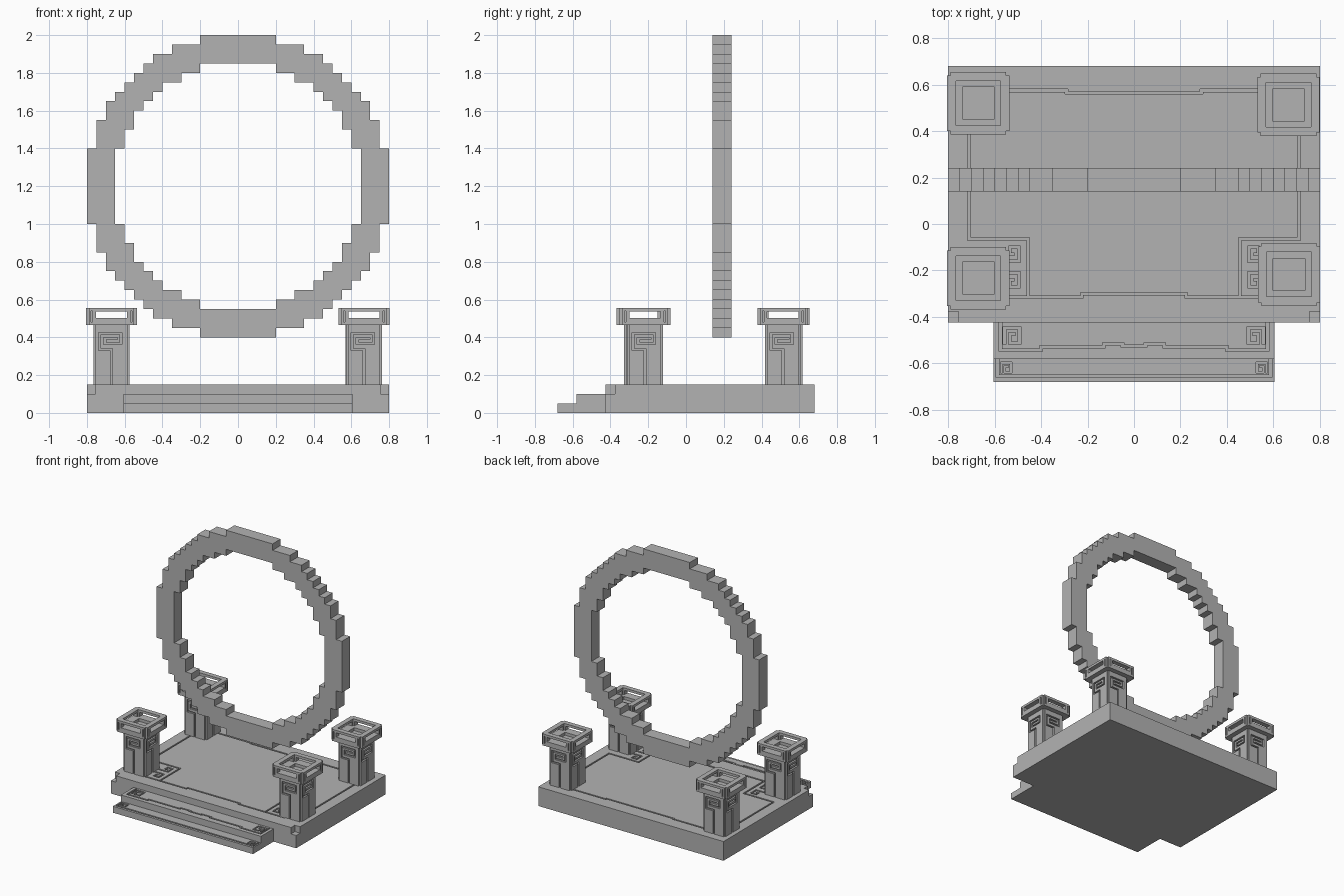
import bpy
import bmesh
from math import pi
from mathutils import Matrix, Vector

if "Cube" in bpy.data.objects:
    bpy.data.objects.remove(bpy.data.objects["Cube"])

stone = bpy.data.materials.new("grey stone")
stone.use_nodes = True
GREY = (0.45, 0.45, 0.45, 1)
stone.diffuse_color = GREY
stone.node_tree.nodes["Principled BSDF"].inputs["Base Color"].default_value = GREY


def box(bm, lo, hi, turn=0):
    """Add a box between two corners, turned about z."""
    lo, hi = Vector(lo), Vector(hi)
    size = Vector([abs(c) for c in hi - lo])
    m = Matrix.Rotation(turn, 4, 'Z') @ Matrix.Translation((lo + hi) / 2) @ Matrix.Diagonal((*size, 1))
    bmesh.ops.create_cube(bm, size=1, matrix=m)


def finish(bm, name):
    bmesh.ops.recalc_face_normals(bm, faces=bm.faces)
    mesh = bpy.data.meshes.new(name)
    bm.to_mesh(mesh)
    bm.free()
    mesh.materials.append(stone)
    obj = bpy.data.objects.new(name, mesh)
    bpy.context.scene.collection.objects.link(obj)
    return obj


def carve(obj, bm):
    """Subtract the cutter geometry and keep only the result."""
    cutter = finish(bm, "cutter")
    cutter.hide_render = True
    mod = obj.modifiers.new("carve", 'BOOLEAN')
    mod.operation, mod.solver, mod.object = 'DIFFERENCE', 'EXACT', cutter
    mod.use_self = True
    graph = bpy.context.evaluated_depsgraph_get()
    mesh = bpy.data.meshes.new_from_object(obj.evaluated_get(graph))
    obj.modifiers.clear()
    obj.data = mesh
    bpy.data.objects.remove(cutter)


def segments(path, w):
    """Rectangles that follow an axis-aligned path."""
    for (a, b), (c, d) in zip(path, path[1:]):
        yield min(a, c) - w, min(b, d) - w, max(a, c) + w, max(b, d) + w


def floor_groove(bm, path, top, mirror=True, w=0.006, depth=0.012):
    for side in ((1, -1) if mirror else (1,)):
        for a, b, c, d in segments(path, w):
            box(bm, (side * a, b, top - depth), (side * c, d, top + 0.02))


def spiral(x, y, r, hand=1):
    """Square curl, wound inwards."""
    steps = [(-1, -1), (-1, 1), (1, 1), (1, -1), (-.3, -1), (-.3, .2), (.3, .2)]
    return [(x + hand * r * u, y + r * v) for u, v in steps]


# Stepped ring
def stair_loop(rise):
    quarter = [(0.2, rise[0][1])]
    for (x0, z0), (x1, z1) in zip(rise, rise[1:]):
        quarter += [(x0, z1), (x1, z1)]
    left = [(-x, z) for x, z in reversed(quarter)]
    upper = left + quarter
    return upper + [(-x, -z) for x, z in upper]


def prism(rise, y0, y1):
    bm = bmesh.new()
    loop = stair_loop(rise)
    face = bm.faces.new([bm.verts.new((x, y0, z + 1.2)) for x, z in loop])
    out = bmesh.ops.extrude_face_region(bm, geom=[face])["geom"]
    moved = [v for v in out if isinstance(v, bmesh.types.BMVert)]
    bmesh.ops.translate(bm, verts=moved, vec=(0, y1 - y0, 0))
    bmesh.ops.remove_doubles(bm, verts=bm.verts, dist=0.0001)
    return bm


outer = [(.2, .8), (.35, .75), (.45, .7), (.5, .65), (.55, .6),
         (.6, .55), (.65, .5), (.7, .45), (.75, .35), (.8, .2)]
inner = [(.2, .65), (.3, .6), (.4, .55), (.45, .5), (.5, .45),
         (.55, .4), (.6, .3), (.65, .2)]
ring = finish(prism(outer, .14, .24), "stepped_ring")
carve(ring, prism(inner, 0, .4))

# Deck with corner notches and engraved border
bm = bmesh.new()
box(bm, (-.8, -.425, 0), (.8, .68, .15))
deck = finish(bm, "deck")
cut = bmesh.new()
for s in (-1, 1):
    box(cut, (s * .755, -.5, .1), (s * .9, -.377, .2))
floor_groove(cut, [(-.71, .45), (-.71, -.065), (-.455, -.065), (-.455, -.315)], .15)
floor_groove(cut, [(-.62, -.315), (-.225, -.315), (-.225, -.3), (.225, -.3),
                   (.225, -.315), (.62, -.315)], .15, False)
floor_groove(cut, [(-.62, .575), (-.29, .575), (-.29, .565), (.29, .565),
                   (.29, .575), (.62, .575)], .15, False)
for y, v in ((-.13, 1), (-.24, -1)):
    floor_groove(cut, [(-.57, y - .03 * v), (-.495, y - .03 * v), (-.495, y + .03 * v),
                       (-.535, y + .03 * v), (-.535, y), (-.52, y)], .15)
carve(deck, cut)

# Upper step
bm = bmesh.new()
box(bm, (-.605, -.58, 0), (.605, -.425, .1))
upper_step = finish(bm, "upper_step")
cut = bmesh.new()
floor_groove(cut, [(-.575, -.41), (-.575, -.543), (-.4, -.543), (-.4, -.529),
                   (-.13, -.529), (-.13, -.516), (-.05, -.516), (-.05, -.525), (.01, -.525)], .1)
floor_groove(cut, spiral(-.525, -.48, .032), .1)
carve(upper_step, cut)

# Lower step
bm = bmesh.new()
box(bm, (-.605, -.68, 0), (.605, -.58, .05))
lower_step = finish(bm, "lower_step")
cut = bmesh.new()
floor_groove(cut, [(-.588, -.57), (-.588, -.655), (.01, -.655)], .05)
floor_groove(cut, spiral(-.55, -.618, .02), .05, w=.004)
carve(lower_step, cut)

# Pillar post: square shaft with notched corners and a curled groove per side
H = .096
bm = bmesh.new()
box(bm, (-H, -H, .15), (H, H, .47))
post = finish(bm, "post")
cut = bmesh.new()
curl = [(0, .1), (0, .335), (-.063, .335), (-.063, .42), (.05, .42),
        (.05, .367), (-.036, .367), (-.036, .394), (.025, .394)]
for k in range(4):
    turn = k * pi / 2
    box(cut, (H - .012, H - .012, .1), (H + .02, H + .02, .6), turn)
    for a, b, c, d in segments(curl, .006):
        box(cut, (a, -H - .02, b), (c, -H + .014, d), turn)
carve(post, cut)

# Pillar cap: open frame with a window in each side
C = .134
bm = bmesh.new()
box(bm, (-C, -C, .465), (C, C, .555))
cap = finish(bm, "cap")
cut = bmesh.new()
box(cut, (-H, -H, .503), (H, H, .6))
box(cut, (-.069, -.069, .48), (.069, .069, .55))
for k in range(4):
    turn = k * pi / 2
    box(cut, (C - .014, C - .014, .4), (C + .02, C + .02, .6), turn)
    box(cut, (-.083, -C - .02, .503), (.083, -.08, .536), turn)
    for s in (-1, 1):
        box(cut, (s * .1, -C - .02, .482), (s * .109, -C + .01, .54), turn)
carve(cap, cut)

# Four pillars
spots = {"front_right": (-.67, -.233), "front_left": (.667, -.217),
         "back_right": (-.67, .52), "back_left": (.665, .513)}
for label, (x, y) in spots.items():
    for part in (post, cap):
        obj = bpy.data.objects.new(label + "_" + part.name, part.data)
        obj.location = (x, y, 0)
        bpy.context.scene.collection.objects.link(obj)
for part in (post, cap):
    bpy.data.objects.remove(part)
